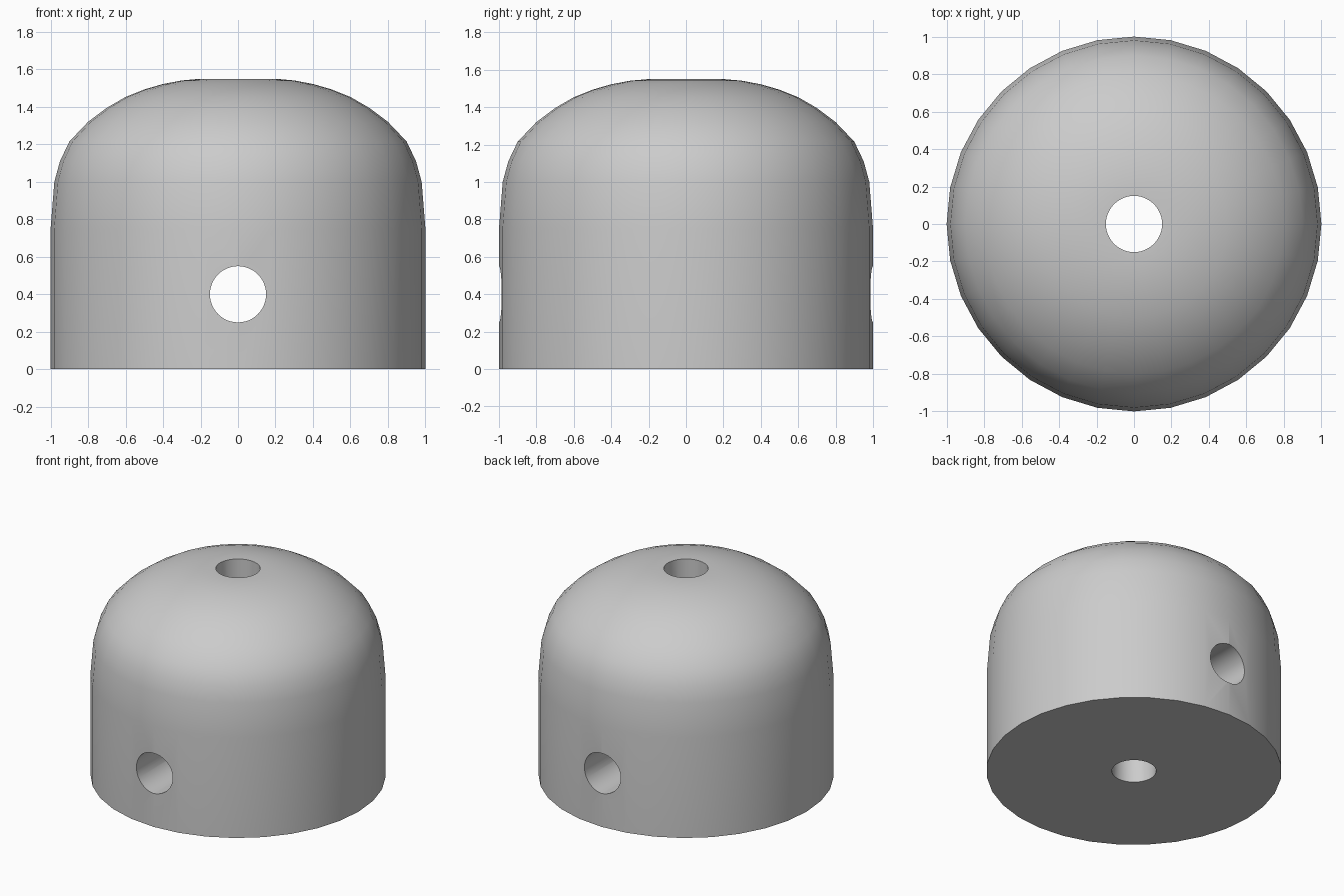
import bpy, bmesh, math
from mathutils import Matrix

cube = bpy.data.objects.get("Cube")
if cube:
    bpy.data.objects.remove(cube, do_unlink=True)

SIDES = 32
BORE_RADIUS = 0.15

grey = bpy.data.materials.new("plain grey")
grey.use_nodes = True
grey.diffuse_color = (0.6, 0.6, 0.6, 1)
grey.node_tree.nodes["Principled BSDF"].inputs["Base Color"].default_value = (0.6, 0.6, 0.6, 1)


def add_object(name, bm):
    mesh = bpy.data.meshes.new(name)
    bmesh.ops.recalc_face_normals(bm, faces=bm.faces)
    bm.to_mesh(mesh)
    bm.free()
    mesh.materials.append(grey)
    obj = bpy.data.objects.new(name, mesh)
    bpy.context.collection.objects.link(obj)
    return obj


def lathe(name, profile):
    """Solid of revolution from (radius, height) points, capped at both ends."""
    bm = bmesh.new()
    rings = []
    for r, z in profile:
        rings.append([bm.verts.new((r * math.cos(math.tau * i / SIDES),
                                    r * math.sin(math.tau * i / SIDES), z))
                      for i in range(SIDES)])
    for low, high in zip(rings, rings[1:]):
        for i in range(SIDES):
            j = (i + 1) % SIDES
            bm.faces.new((low[i], low[j], high[j], high[i]))
    bm.faces.new(rings[0])
    bm.faces.new(rings[-1])
    return add_object(name, bm)


def bore_cutter(name, matrix):
    bm = bmesh.new()
    bmesh.ops.create_cone(bm, cap_ends=True, segments=48, radius1=BORE_RADIUS,
                          radius2=BORE_RADIUS, depth=4, matrix=matrix)
    obj = add_object(name, bm)
    obj.hide_render = True
    return obj


# Domed body: straight wall, rounded shoulder, small flat crown
body = lathe("domed_body", [
    (1, 0), (1, 0.75), (0.98, 1.0), (0.95, 1.11), (0.9, 1.215), (0.8, 1.32),
    (0.7, 1.395), (0.6, 1.453), (0.5, 1.493), (0.4, 1.522), (0.3, 1.541), (0.2, 1.55)])

# Vertical bore and front-to-back cross bore
cutters = [
    bore_cutter("vertical_bore_cutter", Matrix.Identity(4)),
    bore_cutter("cross_bore_cutter",
                Matrix.Translation((0, 0, 0.4)) @ Matrix.Rotation(math.pi / 2, 4, "X")),
]

bpy.ops.object.select_all(action="DESELECT")
body.select_set(True)
bpy.context.view_layer.objects.active = body
for cutter in cutters:
    cut = body.modifiers.new(cutter.name, "BOOLEAN")
    cut.operation = "DIFFERENCE"
    cut.solver = "EXACT"
    cut.object = cutter
    bpy.ops.object.modifier_apply(modifier=cut.name)
    bpy.data.objects.remove(cutter, do_unlink=True)

bpy.ops.object.shade_smooth_by_angle(angle=math.radians(30))
